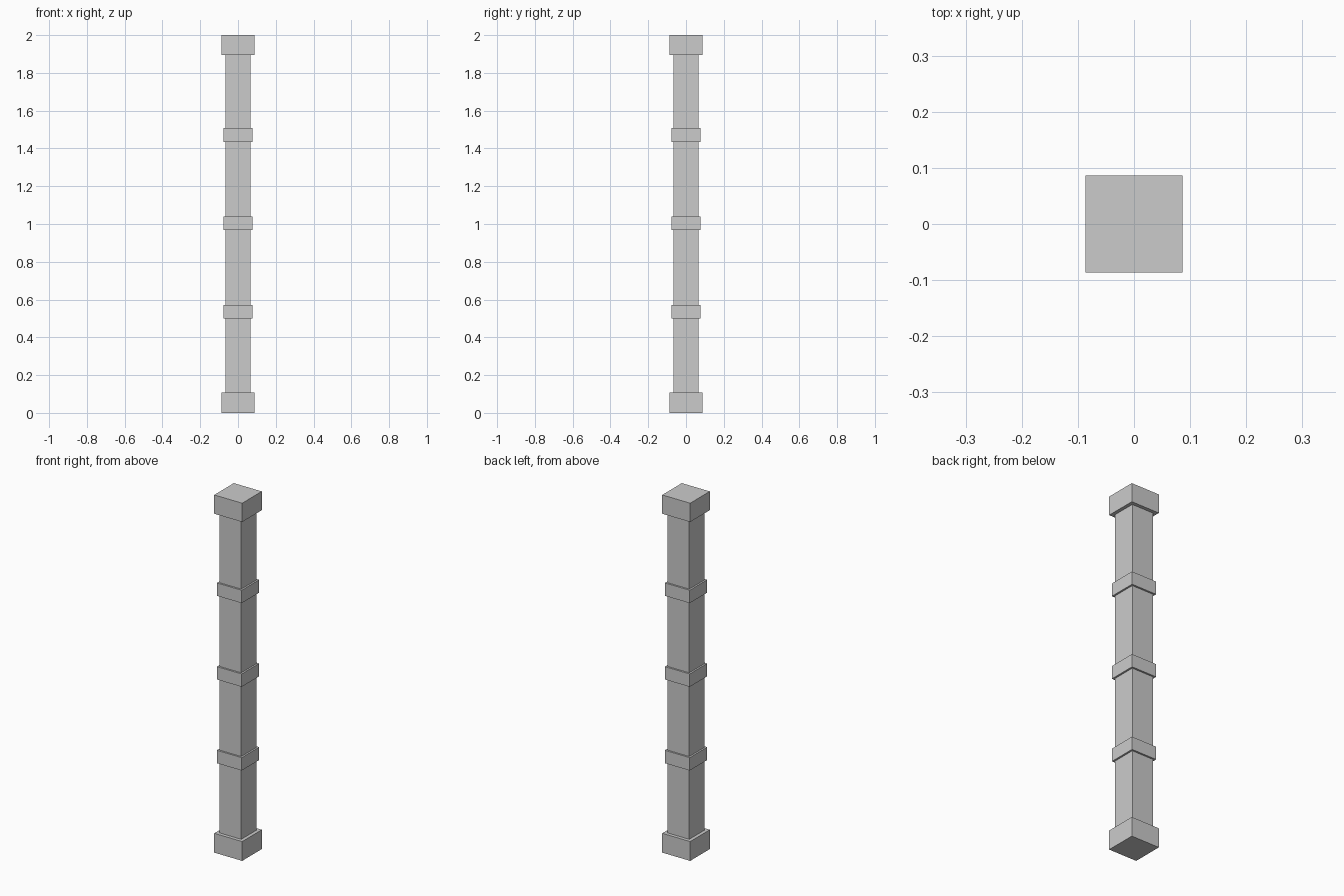
import bpy

if "Cube" in bpy.data.objects:
    bpy.data.objects.remove(bpy.data.objects["Cube"])


def block(name, half, z0, z1):
    """Square block centred on the z axis between two heights."""
    bpy.ops.mesh.primitive_cube_add(size=1, location=(0, 0, (z0 + z1) / 2))
    ob = bpy.context.object
    ob.name = name
    ob.scale = (2 * half, 2 * half, z1 - z0)
    bpy.ops.object.transform_apply(location=False, rotation=False, scale=True)
    return ob


# Square shaft, running slightly into the base and cap
block("shaft", 0.067, 0.05, 1.95)

# Matching base and cap blocks
block("base", 0.0865, 0.0, 0.108)
block("cap", 0.0865, 1.895, 2.0)

# Three evenly spaced raised bands
for i in range(3):
    mid = 1.003 + (i - 1) * 0.468
    block(f"band_{i + 1}", 0.077, mid - 0.036, mid + 0.036)
